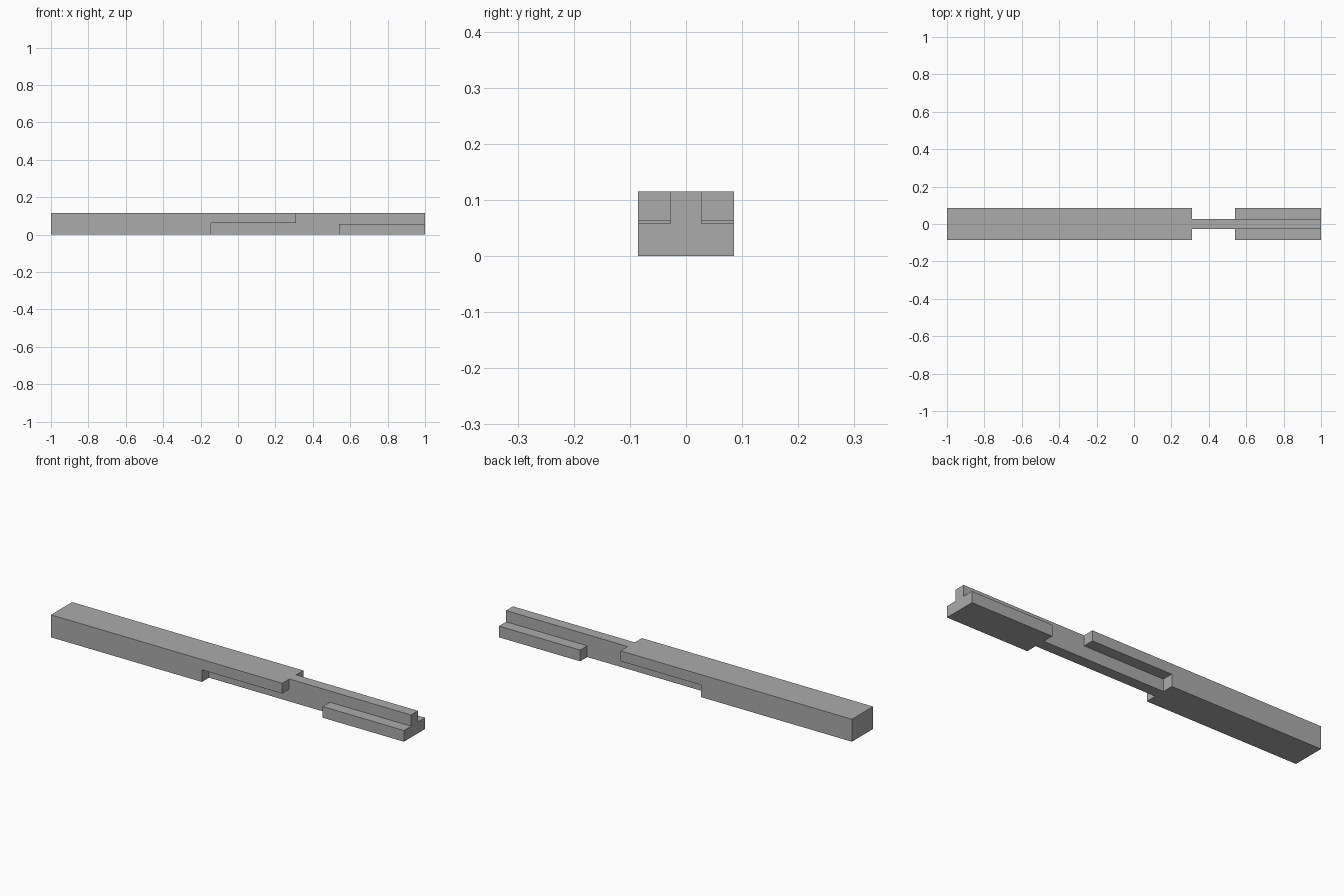
import bpy
import bmesh

# Remove the default cube
cube = bpy.data.objects.get("Cube")
if cube:
    bpy.data.objects.remove(cube, do_unlink=True)

LENGTH, WIDTH, HEIGHT = 2.0, 0.171, 0.115
WEB = 0.028          # half thickness of the central web
MARGIN = 0.05        # how far the cutters stick out of the bar

grey = bpy.data.materials.new("plain grey")
grey.use_nodes = True
colour = (0.41, 0.41, 0.41, 1)
grey.diffuse_color = colour
grey.node_tree.nodes["Principled BSDF"].inputs["Base Color"].default_value = colour


def extrude_profile(name, profile, y0, y1):
    """Extrude a closed x-z outline from y0 to y1."""
    bm = bmesh.new()
    face = bm.faces.new([bm.verts.new((x, y0, z)) for x, z in profile])
    result = bmesh.ops.extrude_face_region(bm, geom=[face])
    moved = [v for v in result["geom"] if isinstance(v, bmesh.types.BMVert)]
    bmesh.ops.translate(bm, verts=moved, vec=(0, y1 - y0, 0))
    bmesh.ops.recalc_face_normals(bm, faces=bm.faces)
    mesh = bpy.data.meshes.new(name)
    bm.to_mesh(mesh)
    bm.free()
    mesh.materials.append(grey)
    obj = bpy.data.objects.new(name, mesh)
    bpy.context.collection.objects.link(obj)
    return obj


# Full-section bar
half = LENGTH / 2
bar = extrude_profile(
    "notched_bar",
    [(-half, 0), (half, 0), (half, HEIGHT), (-half, HEIGHT)],
    -WIDTH / 2, WIDTH / 2)

# Z-shaped side recess: open below in the middle, open above at the end
recess = [(-0.145, -MARGIN), (0.54, -MARGIN), (0.54, 0.0575),
          (half + MARGIN, 0.0575), (half + MARGIN, HEIGHT + MARGIN),
          (0.31, HEIGHT + MARGIN), (0.31, 0.062), (-0.145, 0.062)]

# Cut the same recess into both sides, leaving the central web
for side, sign in (("front", -1), ("back", 1)):
    cutter = extrude_profile(f"{side}_recess_cutter", recess,
                             sign * WEB, sign * (WIDTH / 2 + MARGIN))
    cutter.hide_render = True
    cutter.hide_viewport = True
    cutter.display_type = 'WIRE'
    cut = bar.modifiers.new(f"{side} recess", 'BOOLEAN')
    cut.operation = 'DIFFERENCE'
    cut.solver = 'EXACT'
    cut.object = cutter
